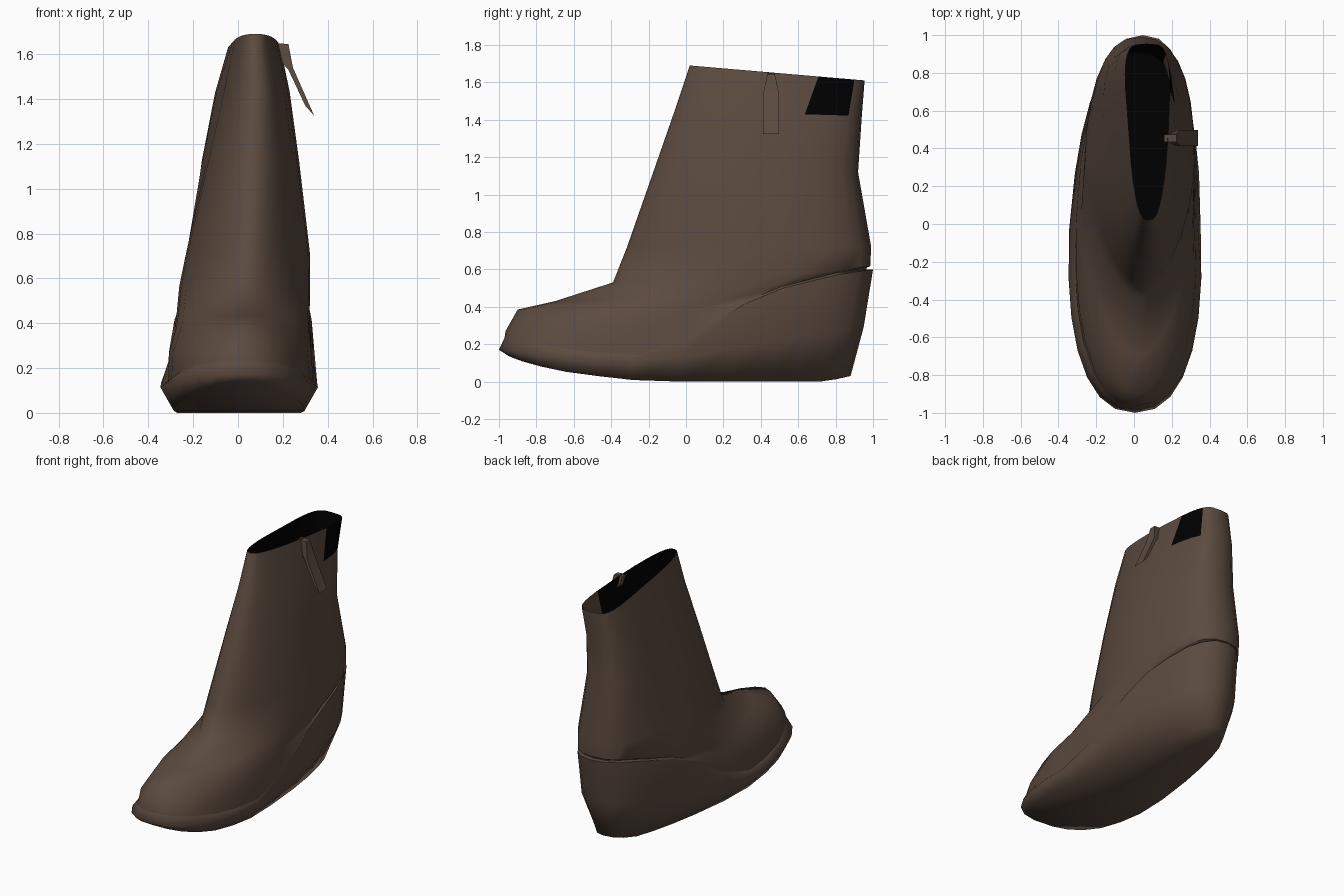
import bpy, bmesh, math

cube = bpy.data.objects.get("Cube")
if cube:
    bpy.data.objects.remove(cube, do_unlink=True)

SEGMENTS = 28


def material(name, colour):
    mat = bpy.data.materials.new(name)
    mat.use_nodes = True
    mat.diffuse_color = (*colour, 1)
    bsdf = mat.node_tree.nodes["Principled BSDF"]
    bsdf.inputs["Base Color"].default_value = (*colour, 1)
    bsdf.inputs["Roughness"].default_value = 0.9
    return mat


leather = material("brown leather", (0.106, 0.069, 0.050))
dark = material("black lining", (0, 0, 0))


def interp(points, y):
    """Height of a polyline of (y, z) points at y."""
    if y <= points[0][0]:
        return points[0][1]
    for (y0, z0), (y1, z1) in zip(points, points[1:]):
        if y <= y1:
            return z0 + (z1 - z0) * (y - y0) / (y1 - y0)
    return points[-1][1]


def ring(front, back, centre, half, height, taper=0.0, lean=0.0, nose=2.3, heel=2.5):
    """Outline from the front; nose and heel set how boxy each end is,
    lean moves the back end sideways."""
    points = []
    for i in range(SEGMENTS):
        a = 2 * math.pi * i / SEGMENTS
        s, c = math.sin(a), math.cos(a)
        power = 2 / nose if c > 0 else 2 / heel
        v = -math.copysign(abs(c) ** power, c)
        u = math.copysign(abs(s) ** power, s) if i % (SEGMENTS // 2) else 0
        y = (front + back) / 2 + (back - front) / 2 * v
        x = centre + half * u * (1 + taper * v) + lean * max(v, 0)
        points.append((x, y, height(y)))
    return points


def loft(name, rings, mats, angle, inward=False, floor=False, patch=None):
    """Skin stacked rings; faces chosen by patch take the second material."""
    bm = bmesh.new()
    rows = [[bm.verts.new(p) for p in r] for r in rings]

    def add(verts, flip):
        face = bm.faces.new(verts[::-1] if flip else verts)
        if patch and patch(face.calc_center_median()):
            face.material_index = 1

    for lo, hi in zip(rows, rows[1:]):
        for i in range(SEGMENTS):
            j = (i + 1) % SEGMENTS
            add([lo[i], lo[j], hi[j], hi[i]], inward)
    if floor:
        base = rows[0]
        for i in range(SEGMENTS // 2):
            strip = [base[i], base[i + 1], base[-i - 1], base[-i]]
            add(list(dict.fromkeys(strip)), not inward)
    finish(name, bm, mats, angle)


def finish(name, bm, mats, angle):
    mesh = bpy.data.meshes.new(name)
    bm.to_mesh(mesh)
    bm.free()
    for mat in mats:
        mesh.materials.append(mat)
    obj = bpy.data.objects.new(name, mesh)
    bpy.context.collection.objects.link(obj)
    bpy.ops.object.select_all(action='DESELECT')
    obj.select_set(True)
    bpy.context.view_layer.objects.active = obj
    bpy.ops.object.shade_smooth_by_angle(angle=math.radians(angle))


# Sole: curled toe, flat tread, and a rim that sweeps up around the heel
RIM = [(-1, .24), (-.6, .17), (-.3, .14), (-.12, .15), (.05, .25),
       (.4, .47), (.8, .57), (1, .6)]
WELT = [(-1, .17), (-.6, .13), (-.2, .11), (.1, .15), (1, .3)]
TREAD = [(-1, .16), (-.9, .115), (-.7, .06), (-.4, .02), (-.2, 0), (.75, 0), (.88, .03)]


def rim(y):
    return interp(RIM, y)


def welt(y):
    return interp(WELT, y)


def tread(y):
    return interp(TREAD, y)


sole_rim = ring(-.97, 1, .012, .322, rim, -.1, .035)
loft("sole", [
    ring(-.95, .88, .005, .275, tread, -.3, .02),
    ring(-1, .95, .005, .348, welt, -.12, .035),
    sole_rim], [leather], 85, floor=True)

# Upper: toe box rising into a leaning shaft
# front height, back height, front y, back y, centre x, half width, taper, lean, nose, heel
LEVELS = [
    (.27, .27, -.965, .965, .01, .318, -.08, .03, 2.2, 2.5),
    (.385, .385, -.90, .965, .02, .30, -.05, .02, 1.8, 2.5),
    (.43, .43, -.70, .97, .022, .297, -.03, .02, 1.75, 2.5),
    (.53, .6, -.39, .985, .03, .292, -.03, .01, 1.65, 2.5),
    (.72, .72, -.315, .99, .045, .275, 0, -.01, 1.8, 2.5),
    (1.12, 1.12, -.175, .92, .066, .207, .08, -.05, 2.1, 2.8),
    (1.45, 1.42, -.06, .94, .08, .15, .15, -.05, 2.4, 3.2),
    (1.69, 1.61, .02, .955, .077, .104, .28, -.01, 2.8, 4),
]


def shaft_ring(index, inset=0.0):
    z0, z1, front, back, centre, half, *shape = LEVELS[index]

    def height(y):
        t = (y - front) / (back - front)
        return max(z0 + (z1 - z0) * t, rim(y) + 0.005 * (index + 1))

    return ring(front + inset, back - inset, centre, half - inset, height, *shape)


def collar_patch(c):
    """Reversed panel below the collar on the left side."""
    return c.x > .1 and .58 < c.y < .88 and c.z > 1.44


last = len(LEVELS) - 1
loft("upper", [sole_rim] + [shaft_ring(i) for i in range(last + 1)],
     [leather, dark], 60, patch=collar_patch)

# Lining: dark inner wall meeting the upper at the collar
loft("lining", [shaft_ring(i, .012) for i in range(3, last)] + [shaft_ring(last)],
     [dark, leather], 60, inward=True, floor=True, patch=collar_patch)

# Pull tab: bent strap hanging outside the collar, narrow at the top
profile = [(.16, 1.65), (.225, 1.645), (.245, 1.54), (.34, 1.325), (.3, 1.37),
           (.225, 1.53), (.18, 1.58)]
bm = bmesh.new()
sides = [[bm.verts.new((x, .455 + side * (.02 if z > 1.56 else .042), z))
          for x, z in profile] for side in (-1, 1)]
for side in sides:
    bm.faces.new(side)
for i in range(len(profile)):
    bm.faces.new([sides[0][i - 1], sides[0][i], sides[1][i], sides[1][i - 1]])
bmesh.ops.recalc_face_normals(bm, faces=bm.faces)
finish("pull_tab", bm, [leather], 25)
